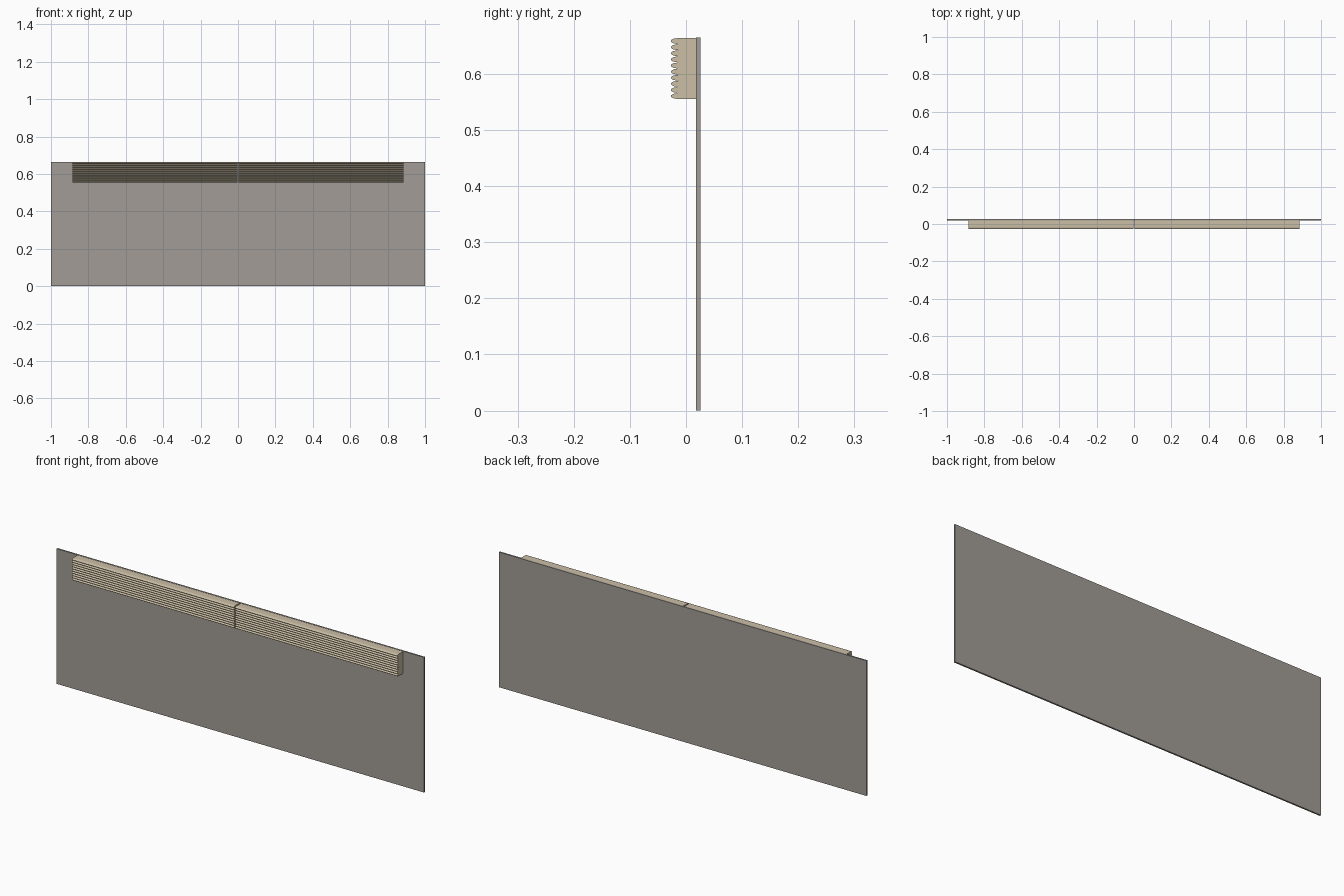
import bpy, bmesh, math

if "Cube" in bpy.data.objects:
    bpy.data.objects.remove(bpy.data.objects["Cube"])


def material(name, rgb):
    m = bpy.data.materials.new(name)
    m.diffuse_color = (*rgb, 1)
    m.use_nodes = True
    m.node_tree.nodes["Principled BSDF"].inputs["Base Color"].default_value = m.diffuse_color
    return m


GREY = material("warm grey", (0.36, 0.335, 0.305))
TAN = material("tan", (0.60, 0.52, 0.38))


def extrude_x(name, profile, x0, x1, mat):
    """Extrude a closed (y, z) profile along x."""
    bm = bmesh.new()
    face = bm.faces.new([bm.verts.new((x0, y, z)) for y, z in profile])
    out = bmesh.ops.extrude_face_region(bm, geom=[face])
    verts = [g for g in out["geom"] if isinstance(g, bmesh.types.BMVert)]
    bmesh.ops.translate(bm, verts=verts, vec=(x1 - x0, 0, 0))
    bmesh.ops.recalc_face_normals(bm, faces=bm.faces)
    me = bpy.data.meshes.new(name)
    bm.to_mesh(me)
    bm.free()
    me.materials.append(mat)
    ob = bpy.data.objects.new(name, me)
    bpy.context.collection.objects.link(ob)
    return ob


def rect(y0, y1, z0, z1):
    return [(y0, z0), (y1, z0), (y1, z1), (y0, z1)]


# Thin backing wall
extrude_x("wall_panel", rect(0.018, 0.026, 0, 0.665), -1, 1, GREY)

# Ribbed front profile: rounded crests with narrow grooves
Z0, Z1, RIBS, STEPS = 0.555, 0.664, 10, 8
BACK, FRONT = -0.014, -0.027
ribs = [(BACK + 0.001, Z1), (BACK + 0.001, Z0)]
for i in range(RIBS * STEPS + 1):
    t = i / (RIBS * STEPS)
    bulge = math.sqrt(abs(math.sin(math.pi * RIBS * t)))
    ribs.append((BACK + (FRONT - BACK) * bulge, Z0 + (Z1 - Z0) * t))

# Two mirrored halves with a narrow seam in the middle
for side, x0, x1 in (("left", -0.886, -0.004), ("right", 0.002, 0.886)):
    extrude_x(side + "_mount_box", rect(BACK, 0.018, Z0, Z1), x0, x1, TAN)
    cover = extrude_x(side + "_ribbed_cover", ribs, x0, x1, TAN)
    bpy.ops.object.select_all(action="DESELECT")
    cover.select_set(True)
    bpy.context.view_layer.objects.active = cover
    bpy.ops.object.shade_smooth_by_angle(angle=math.radians(40))
